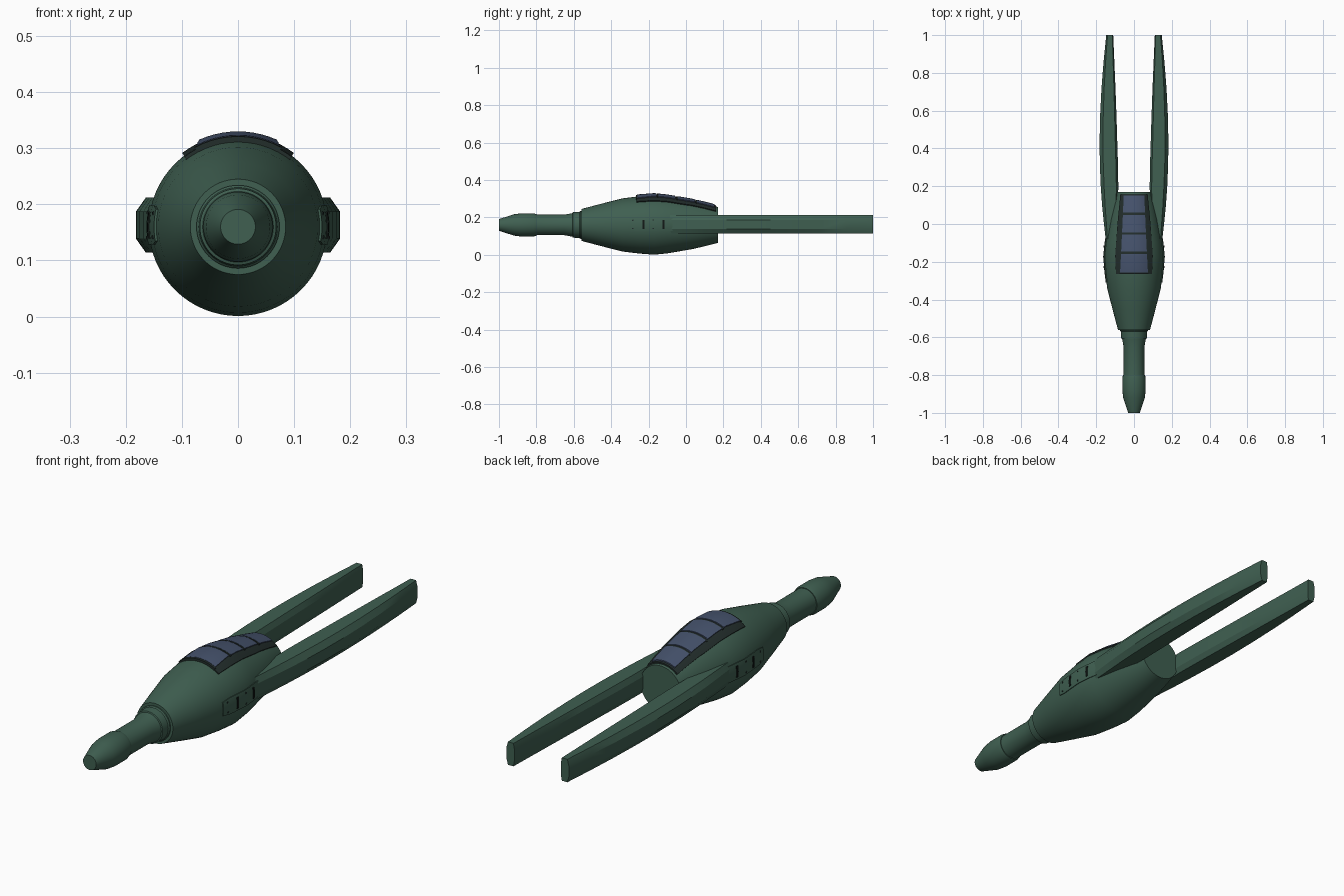
import bpy, bmesh, math

if "Cube" in bpy.data.objects:
    bpy.data.objects.remove(bpy.data.objects["Cube"])

CZ = 0.16  # height of the hull axis


def material(name, rgb):
    m = bpy.data.materials.new(name)
    m.diffuse_color = (*rgb, 1)
    m.use_nodes = True
    m.node_tree.nodes["Principled BSDF"].inputs["Base Color"].default_value = m.diffuse_color
    return m


GREEN = material("hull green", (0.050, 0.115, 0.082))
DARK = material("dark frame", (0.016, 0.026, 0.024))
GLASS = material("blue glass", (0.060, 0.085, 0.150))
BLACK = material("slot black", (0.006, 0.009, 0.008))

# (y, radius) profiles along the hull axis
HULL = [(-0.56, 0.085), (-0.45, 0.114), (-0.34, 0.142), (-0.25, 0.153),
        (-0.17, 0.159), (-0.10, 0.152), (0.03, 0.130), (0.10, 0.114), (0.17, 0.096)]
NECK = [(-0.55, 0.074), (-0.565, 0.074), (-0.57, 0.070), (-0.605, 0.068),
        (-0.607, 0.063), (-0.65, 0.055), (-0.80, 0.055), (-0.815, 0.056)]
NOSE = [(-0.80, 0.058), (-0.815, 0.062), (-0.88, 0.062), (-0.92, 0.057), (-1.0, 0.031)]


def interp(table, y):
    for (y0, a), (y1, b) in zip(table, table[1:]):
        if y <= y1:
            return a + (b - a) * (y - y0) / (y1 - y0)
    return table[-1][1]


def finish(name, bm, mat, smooth=None):
    bmesh.ops.recalc_face_normals(bm, faces=bm.faces)
    me = bpy.data.meshes.new(name)
    bm.to_mesh(me)
    bm.free()
    me.materials.append(mat)
    ob = bpy.data.objects.new(name, me)
    bpy.context.collection.objects.link(ob)
    if smooth:
        bpy.ops.object.select_all(action='DESELECT')
        ob.select_set(True)
        bpy.context.view_layer.objects.active = ob
        bpy.ops.object.shade_smooth_by_angle(angle=math.radians(smooth))
    return ob


def loft(name, sections, mat, smooth=None):
    """Skin closed sections of equal length and cap both ends."""
    bm = bmesh.new()
    rings = [[bm.verts.new(p) for p in s] for s in sections]
    n = len(rings[0])
    for a, b in zip(rings, rings[1:]):
        for i in range(n):
            bm.faces.new((a[i], a[(i + 1) % n], b[(i + 1) % n], b[i]))
    bm.faces.new(rings[0])
    bm.faces.new(rings[-1])
    return finish(name, bm, mat, smooth)


def lathe(name, profile, mat, n=64):
    rings = [[(r * math.cos(2 * math.pi * i / n), y, CZ + r * math.sin(2 * math.pi * i / n))
              for i in range(n)] for y, r in profile]
    return loft(name, rings, mat, 28)


def hull_patch(name, widths, centre, inner, outer, mat, n=10):
    """Curved plate following the hull; widths are (y, half width) pairs."""
    y0, y1 = widths[0][0], widths[-1][0]
    ys = sorted({y0, y1} | {y for y, _ in HULL + widths if y0 < y < y1})
    sections = []
    for y in ys:
        r, half = interp(HULL, y), math.asin(interp(widths, y) / interp(HULL, y))
        angles = [centre - half + 2 * half * i / n for i in range(n + 1)]
        ring = [(r + outer, a) for a in angles] + [(r + inner, a) for a in reversed(angles)]
        sections.append([(q * math.cos(a), y, CZ + q * math.sin(a)) for q, a in ring])
    return loft(name, sections, mat, 28)


# Hull, neck and nose
lathe("hull", HULL, GREEN)
lathe("neck", NECK, GREEN)
lathe("nose", NOSE, GREEN)

# Canopy: dark frame with four window panes
UP = math.pi / 2
hull_patch("canopy_frame", [(-0.265, 0.092), (-0.17, 0.096), (0.0, 0.084), (0.16, 0.068)],
           UP, -0.01, 0.006, DARK, 16)
for k, (a, b) in enumerate([(-0.258, -0.158), (-0.146, -0.056), (-0.044, 0.048), (0.060, 0.152)]):
    w = [(y, 0.069 - 0.048 * (y + 0.26)) for y in (a, b)]
    hull_patch(f"canopy_pane_{k + 1}", w, UP, 0.0, 0.011, GLASS)
    # dark strip at the front edge of each pane
    hull_patch(f"canopy_rib_{k + 1}", [(a - 0.008, w[0][1] + 0.004), (a, w[0][1] + 0.004)],
               UP, 0.0, 0.010, DARK)

# Prongs: (y, inner x, outer x)
PRONG = [(-0.10, 0.10, 0.148), (0.0, 0.09, 0.159), (0.10, 0.085, 0.169), (0.20, 0.083, 0.176),
         (0.32, 0.085, 0.181), (0.45, 0.089, 0.182), (0.58, 0.093, 0.179),
         (0.72, 0.098, 0.172), (0.86, 0.104, 0.161), (1.0, 0.110, 0.147)]
for side, label in ((1, "right"), (-1, "left")):
    sections = []
    for y, xi, xo in PRONG:
        c = 0.19 * (xo - xi)
        shape = [(xi, 0.137), (xi + c * 0.6, 0.114), (xo - c, 0.114), (xo, 0.139),
                 (xo, 0.187), (xo - c, 0.212), (xi + c * 0.6, 0.212), (xi, 0.189)]
        sections.append([(side * x, y, z) for x, z in shape])
    loft(f"{label}_prong", sections, GREEN, 20)

    # Side mounting plate with slots and bolts
    mid = 0.02 if side > 0 else math.pi - 0.02
    hull_patch(f"{label}_side_plate", [(-0.31, 0.028), (-0.27, 0.034), (0.0, 0.034)],
               mid, -0.01, 0.004, GREEN)
    for k, y in enumerate((-0.228, -0.120)):
        hull_patch(f"{label}_slot_{k + 1}", [(y - 0.005, 0.023), (y + 0.005, 0.023)],
                   mid, 0.0, 0.007, BLACK, 4)
    for k, y in enumerate((-0.285, -0.175, -0.055)):
        for s in (-1, 1):
            hull_patch(f"{label}_bolt_{k + 1}_{'upper' if s > 0 else 'lower'}",
                       [(y - 0.003, 0.003), (y + 0.003, 0.003)],
                       mid + s * side * 0.14, 0.0, 0.006, DARK, 2)
